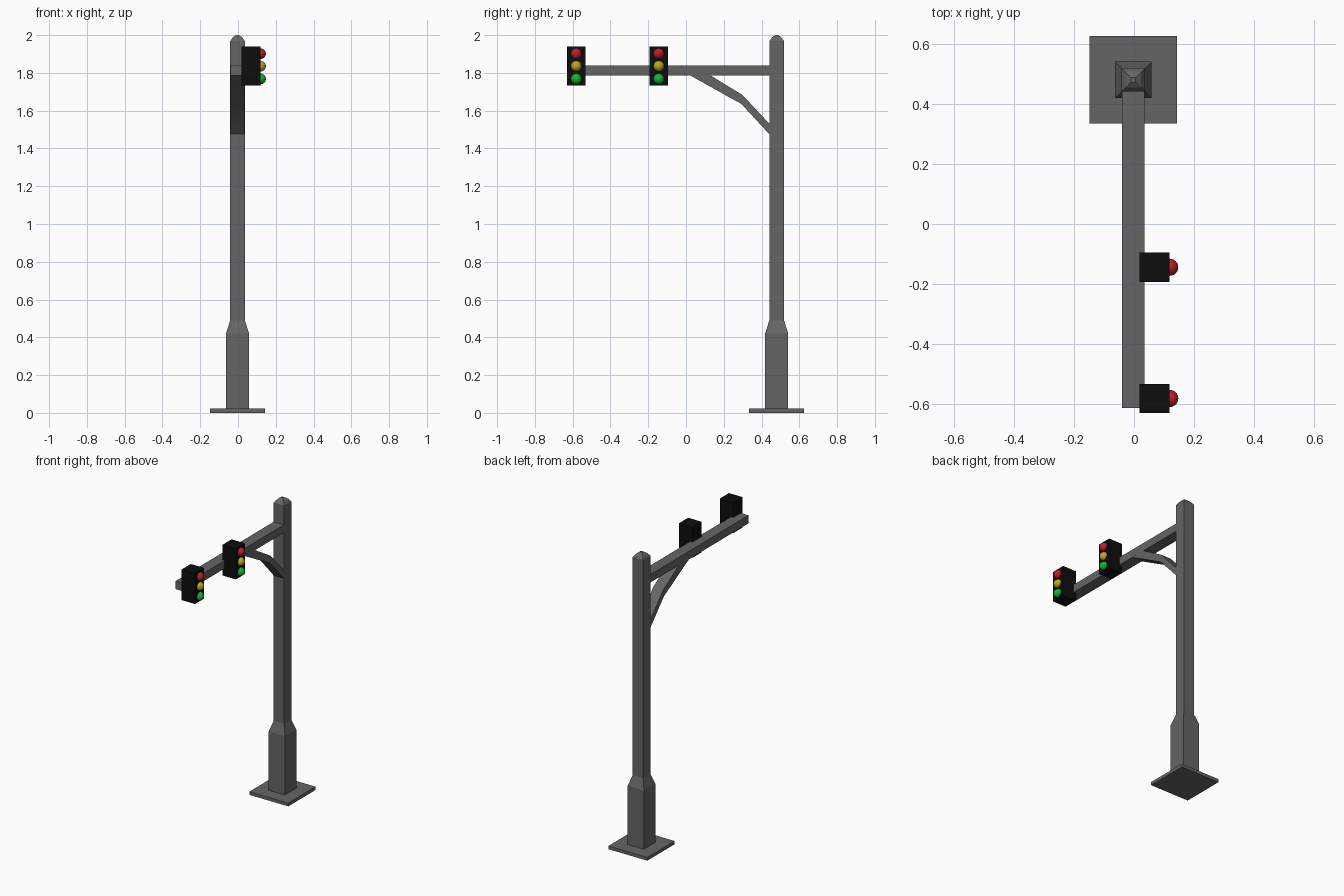
import bpy, bmesh, math

if "Cube" in bpy.data.objects:
    bpy.data.objects.remove(bpy.data.objects["Cube"])

CX, CY = -0.0025, 0.48  # pole axis


def mat(name, rgb):
    m = bpy.data.materials.new(name)
    m.diffuse_color = (*rgb, 1)
    m.use_nodes = True
    m.node_tree.nodes["Principled BSDF"].inputs["Base Color"].default_value = m.diffuse_color
    return m


GREY = mat("grey metal", (0.13, 0.13, 0.13))
BLACK = mat("black housing", (0.004, 0.004, 0.004))
RED = mat("red lens", (0.5, 0.015, 0.025))
YELLOW = mat("yellow lens", (0.5, 0.38, 0.02))
GREEN = mat("green lens", (0.008, 0.45, 0.04))


def finish(bm, name, material, smooth=None):
    bmesh.ops.recalc_face_normals(bm, faces=bm.faces)
    me = bpy.data.meshes.new(name)
    bm.to_mesh(me)
    bm.free()
    me.materials.append(material)
    ob = bpy.data.objects.new(name, me)
    bpy.context.collection.objects.link(ob)
    if smooth:
        bpy.ops.object.select_all(action='DESELECT')
        ob.select_set(True)
        bpy.context.view_layer.objects.active = ob
        bpy.ops.object.shade_smooth_by_angle(angle=math.radians(smooth))
    return ob


def box(name, lo, hi, material):
    bm = bmesh.new()
    bmesh.ops.create_cube(bm, size=1)
    for v in bm.verts:
        v.co = [(a + b) / 2 + c * (b - a) for a, b, c in zip(lo, hi, v.co)]
    return finish(bm, name, material)


def loft(name, rings, material, smooth=None):
    """Skin a list of equal-sized point rings and cap both ends."""
    bm = bmesh.new()
    rings = [[bm.verts.new(p) for p in r] for r in rings]
    for a, b in zip(rings, rings[1:]):
        for i in range(len(a)):
            j = (i + 1) % len(a)
            bm.faces.new((a[i], a[j], b[j], b[i]))
    bm.faces.new(rings[0])
    bm.faces.new(rings[-1])
    return finish(bm, name, material, smooth)


# Base plate
box("base_plate", (CX - 0.146, CY - 0.146, 0), (CX + 0.146, CY + 0.146, 0.022), GREY)

# Square pole: wide foot, shoulder, shaft and tapered cap (half width, height)
profile = [(0.061, 0.01), (0.061, 0.42), (0.039, 0.49), (0.039, 1.968),
           (0.026, 1.987), (0.008, 2.0)]
loft("pole", [[(CX + sx * h, CY + sy * h, z) for sx, sy in
               ((-1, -1), (1, -1), (1, 1), (-1, 1))] for h, z in profile], GREY)

# Horizontal arm
box("arm", (CX - 0.038, -0.612, 1.785), (CX + 0.038, CY - 0.03, 1.839), GREY)

# Bent brace under the arm: (upper edge, lower edge) as y, z pairs
brace = [((0.124, 1.79), (0.016, 1.79)), ((0.299, 1.683), (0.294, 1.635)),
         ((0.445, 1.527), (0.445, 1.471))]
W = 0.0375
loft("brace", [[(CX - W, *u), (CX + W, *u), (CX + W, *l), (CX - W, *l)]
               for u, l in brace], GREY, smooth=30)

# Two signal heads, each with three round lenses
for n, y in (("outer", -0.581), ("inner", -0.144)):
    box(n + "_signal_housing", (0.018, y - 0.049, 1.733), (0.119, y + 0.049, 1.94), BLACK)
    for colour, material, z in (("red", RED, 1.902), ("yellow", YELLOW, 1.836),
                                ("green", GREEN, 1.768)):
        bm = bmesh.new()
        bmesh.ops.create_uvsphere(bm, u_segments=24, v_segments=12, radius=0.0285)
        bmesh.ops.translate(bm, vec=(0.119, y, z), verts=bm.verts)
        finish(bm, f"{n}_{colour}_lens", material, smooth=60)
